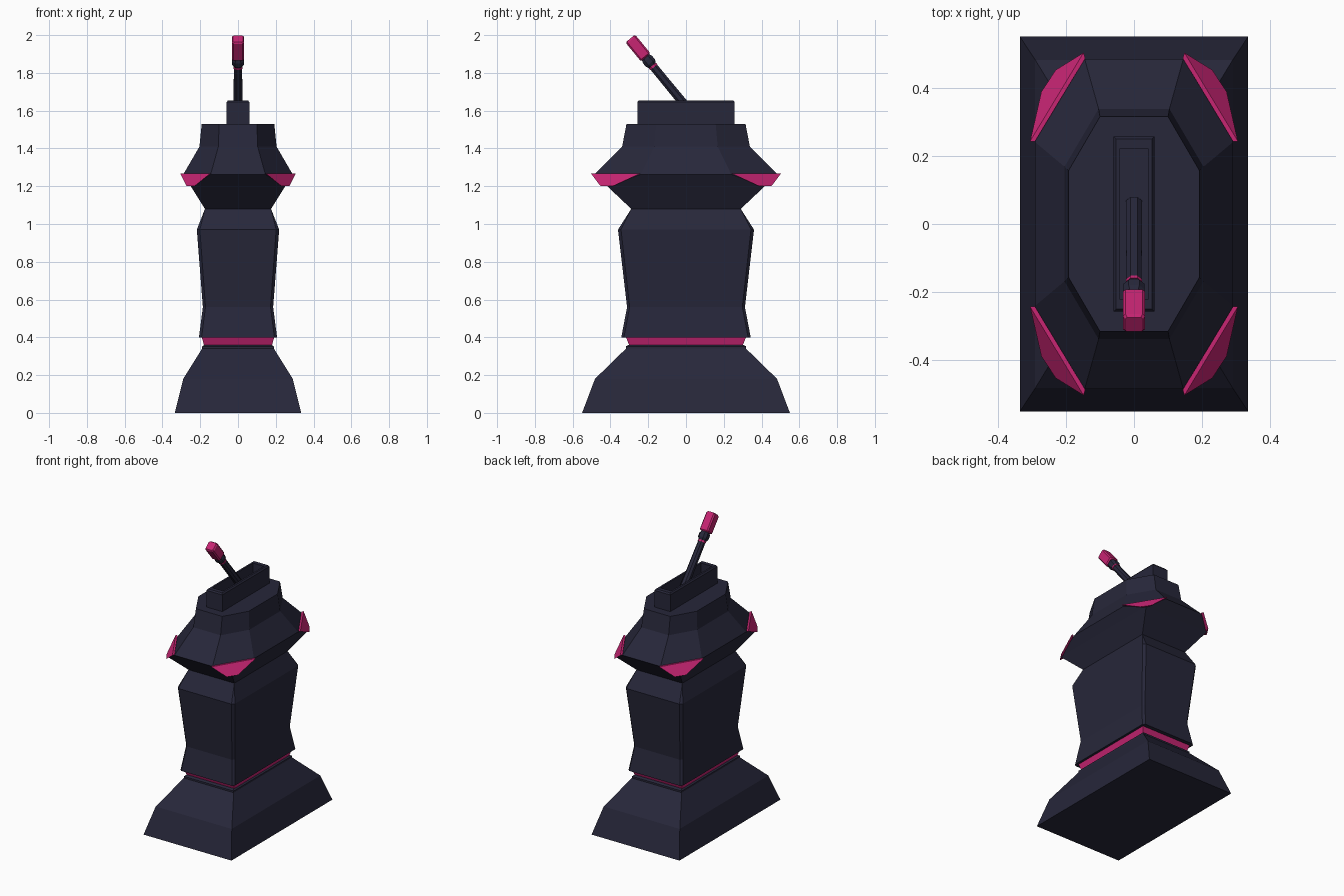
import bpy, bmesh
from mathutils import Matrix, Vector

default = bpy.data.objects.get("Cube")
if default:
    bpy.data.objects.remove(default, do_unlink=True)


def make_material(name, color):
    mat = bpy.data.materials.new(name)
    mat.use_nodes = True
    mat.diffuse_color = color
    bsdf = next(n for n in mat.node_tree.nodes if n.type == 'BSDF_PRINCIPLED')
    bsdf.inputs["Base Color"].default_value = color
    return mat


NAVY = make_material("dark navy", (0.020, 0.020, 0.042, 1))
PINK = make_material("magenta", (0.57, 0.018, 0.17, 1))


def ring(z, x, y, cx=0.0, cy=None):
    """Rectangle of half sizes x, y with corners cut by cx, cy."""
    cy = cx if cy is None else cy
    quarter = [(x, y - cy), (x - cx, y)]
    pts = quarter + [(-a, b) for a, b in reversed(quarter)]
    pts += [(-a, -b) for a, b in pts]
    return [Vector((a, b, z)) for a, b in pts]


def finish(name, bm, mat):
    bmesh.ops.remove_doubles(bm, verts=bm.verts, dist=0.0003)
    bmesh.ops.recalc_face_normals(bm, faces=bm.faces)
    mesh = bpy.data.meshes.new(name)
    bm.to_mesh(mesh)
    bm.free()
    mesh.materials.append(mat)
    obj = bpy.data.objects.new(name, mesh)
    bpy.context.collection.objects.link(obj)
    return obj


def loft(name, rings, mat, matrix=None):
    """Skin a stack of rings and close both ends."""
    bm = bmesh.new()
    loops = [[bm.verts.new(p) for p in r] for r in rings]
    n = len(loops[0])
    for low, high in zip(loops, loops[1:]):
        for i in range(n):
            j = (i + 1) % n
            bm.faces.new((low[i], low[j], high[j], high[i]))
    bm.faces.new(loops[0][::-1])
    bm.faces.new(loops[-1])
    if matrix:
        bm.transform(matrix)
    return finish(name, bm, mat)


# Stepped foot
loft("base", [ring(0, 0.335, 0.55), ring(0.18, 0.29, 0.482),
              ring(0.34, 0.19, 0.318), ring(0.352, 0.19, 0.318),
              ring(0.362, 0.175, 0.298)], NAVY)

# Coloured band under the column
loft("base_band", [ring(0.358, 0.18, 0.301), ring(0.402, 0.192, 0.318)], PINK)

# Column with narrow corner chamfers
loft("column", [ring(0.398, 0.207, 0.343, 0.014), ring(0.56, 0.186, 0.312, 0.014),
                ring(0.97, 0.218, 0.36, 0.016), ring(1.08, 0.175, 0.29)], NAVY)

# Flared head, square below and eight-sided above
loft("head", [ring(1.08, 0.175, 0.29), ring(1.2, 0.25, 0.417),
              ring(1.262, 0.29, 0.485, 0.145, 0.245),
              ring(1.41, 0.204, 0.338, 0.1, 0.17),
              ring(1.53, 0.192, 0.315, 0.092, 0.158)], NAVY)

# Corner plates: a wedge thickened outwards, mirrored to four corners
inner = [(0.143, 0.487), (0.291, 0.242), (0.252, 0.395), (0.235, 0.423)]
outer = [(0.148, 0.503), (0.305, 0.243), (0.272, 0.388), (0.23, 0.452)]
heights = [1.267, 1.267, 1.2, 1.2]
for side, sx in (("left", 1), ("right", -1)):
    for end, sy in (("front", -1), ("back", 1)):
        loft(f"corner_plate_{end}_{side}",
             [[Vector((x * sx, y * sy, z)) for (x, y), z in zip(layer, heights)]
              for layer in (inner, outer)], PINK)

# Slotted lever housing
loft("lever_housing", [ring(1.525, 0.06, 0.257), ring(1.645, 0.06, 0.257),
                       ring(1.655, 0.053, 0.25), ring(1.655, 0.041, 0.222),
                       ring(1.545, 0.041, 0.222)], NAVY)

# Tilted lever: shaft, neck, ring and grip share one axis
axis = Vector((0, -0.635, 0.772))
tilt = Matrix.Translation((0, 0.06, 1.55)) @ axis.to_track_quat('Z', 'Y').to_matrix().to_4x4()


def rod(name, steps, mat, cut):
    loft(name, [ring(t, r, r, r * cut) for t, r in steps], mat, tilt)


rod("lever_shaft", [(0, 0.024), (0.365, 0.022)], NAVY, 0.55)
rod("lever_ring", [(0.362, 0.024), (0.374, 0.024)], PINK, 0.55)
rod("lever_neck", [(0.374, 0.022), (0.39, 0.031), (0.415, 0.031), (0.432, 0.024)], NAVY, 0.5)
rod("lever_grip", [(0.43, 0.026), (0.437, 0.033), (0.55, 0.033), (0.559, 0.027)], PINK, 0.25)
